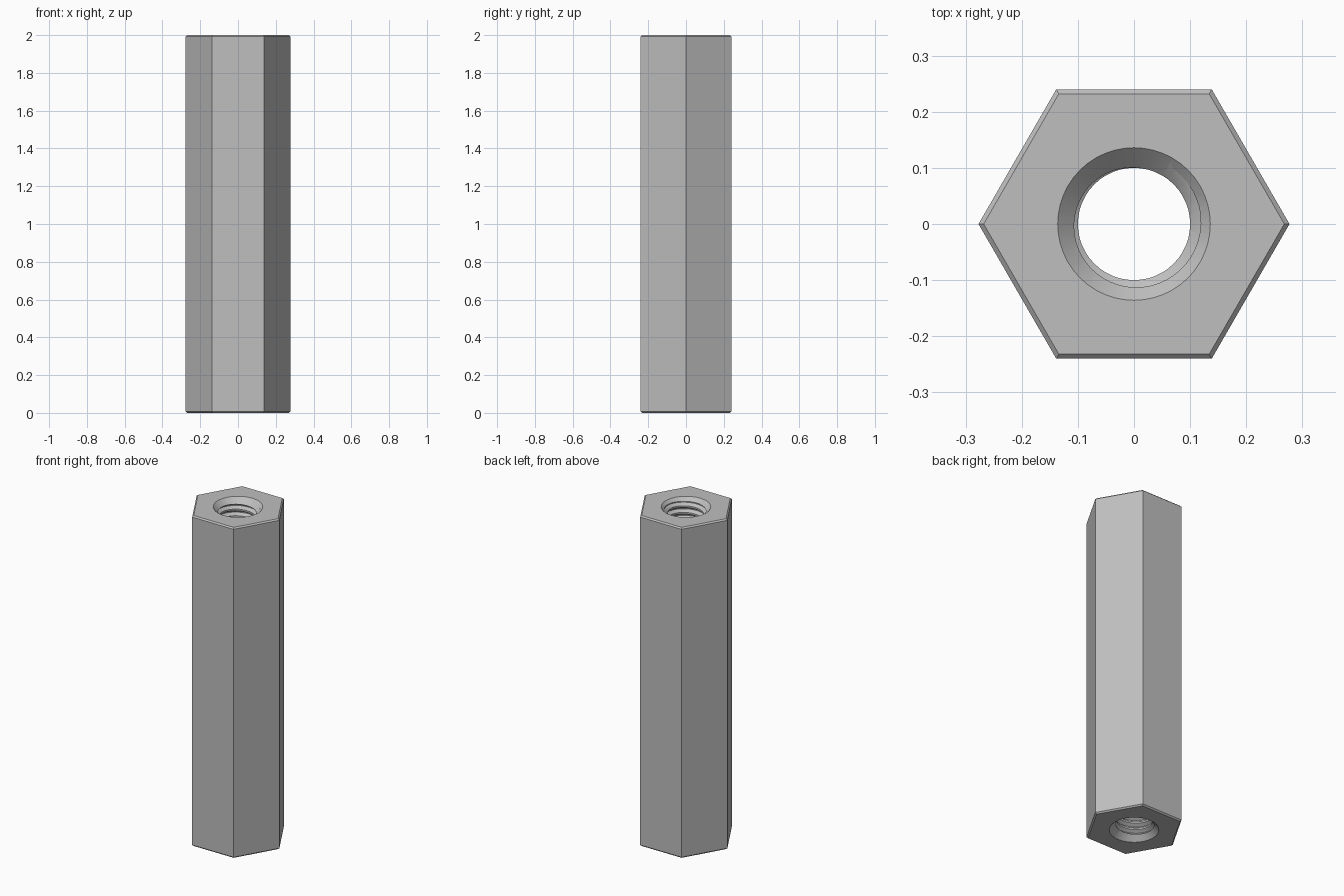
import bpy
import bmesh
from math import cos, sin, pi, radians, sqrt

if "Cube" in bpy.data.objects:
    bpy.data.objects.remove(bpy.data.objects["Cube"], do_unlink=True)

LENGTH = 2.0
FLAT = 0.24            # centre to flat
CHAMFER = 0.008
MINOR, MAJOR, PITCH = 0.10, 0.12, 0.04
SINK = 0.136           # countersink mouth radius
SEGMENTS = 48

steel = bpy.data.materials.new("grey_steel")
steel.use_nodes = True
steel.diffuse_color = (0.52, 0.52, 0.52, 1)
steel.node_tree.nodes["Principled BSDF"].inputs["Base Color"].default_value = (0.52, 0.52, 0.52, 1)


def make_object(name, bm):
    bmesh.ops.recalc_face_normals(bm, faces=bm.faces)
    mesh = bpy.data.meshes.new(name)
    bm.to_mesh(mesh)
    bm.free()
    mesh.materials.append(steel)
    obj = bpy.data.objects.new(name, mesh)
    bpy.context.collection.objects.link(obj)
    return obj


def lathe(name, profile, sides):
    """Capped solid from (radius, height) rings."""
    bm = bmesh.new()
    rings = [[bm.verts.new((r * cos(2 * pi * j / sides), r * sin(2 * pi * j / sides), z))
              for j in range(sides)] for r, z in profile]
    for low, high in zip(rings, rings[1:]):
        for j in range(sides):
            k = (j + 1) % sides
            bm.faces.new((low[j], low[k], high[k], high[j]))
    bm.faces.new(rings[0])
    bm.faces.new(rings[-1])
    return make_object(name, bm)


def thread_cutter(name):
    """Continuous right-hand helical solid, running past both ends."""
    bm = bmesh.new()
    # (radius, height as a fraction of the pitch): flat root, flank, flat crest, flank
    tooth = ((MAJOR, 0.44), (MAJOR, 0.56), (MINOR, 0.875), (MINOR, 1.125))
    turns = round(LENGTH / PITCH) + 6
    rows = [(r, (t + f - 3) * PITCH) for t in range(turns) for r, f in tooth]
    grid = []
    for r, z in rows:
        grid.append([bm.verts.new((r * cos(2 * pi * j / SEGMENTS), r * sin(2 * pi * j / SEGMENTS),
                                   z + PITCH * j / SEGMENTS)) for j in range(SEGMENTS)])

    def vert(i, j):
        return grid[i + len(tooth)][0] if j == SEGMENTS else grid[i][j]

    for i in range(len(rows) - len(tooth) - 1):
        for j in range(SEGMENTS):
            bm.faces.new((vert(i, j), vert(i, j + 1), vert(i + 1, j + 1), vert(i + 1, j)))
    bmesh.ops.delete(bm, geom=[v for v in bm.verts if not v.link_faces], context="VERTS")
    # Close each end with a fan
    rim = [e for e in bm.edges if len(e.link_faces) == 1]
    bottom = bm.verts.new((0, 0, -4 * PITCH))
    top = bm.verts.new((0, 0, LENGTH + 4 * PITCH))
    for e in rim:
        bm.faces.new((*e.verts, bottom if e.verts[0].co.z < LENGTH / 2 else top))
    return make_object(name, bm)


# Hexagonal body with chamfered ends
corner = FLAT * 2 / sqrt(3)
inner = (FLAT - CHAMFER) * 2 / sqrt(3)
body = lathe("hex_standoff_body", [(inner, 0), (corner, CHAMFER),
                                   (corner, LENGTH - CHAMFER), (inner, LENGTH)], 6)

# Threaded bore and a countersink at each end
over = 0.02
tip = SINK - 0.09
cutters = [
    thread_cutter("thread_cutter"),
    lathe("bottom_countersink_cutter", [(SINK + over, -over), (SINK - tip, tip)], SEGMENTS),
    lathe("top_countersink_cutter", [(SINK - tip, LENGTH - tip), (SINK + over, LENGTH + over)], SEGMENTS),
]
bpy.context.view_layer.objects.active = body
for cutter in cutters:
    cutter.hide_render = True
    cut = body.modifiers.new(cutter.name, "BOOLEAN")
    cut.operation = "DIFFERENCE"
    cut.solver = "EXACT"
    cut.object = cutter
    bpy.ops.object.modifier_apply(modifier=cut.name)
for cutter in cutters:
    bpy.data.objects.remove(cutter, do_unlink=True)

# Smooth bore, crisp edges
bpy.ops.object.select_all(action="DESELECT")
body.select_set(True)
bpy.ops.object.shade_smooth_by_angle(angle=radians(25))
